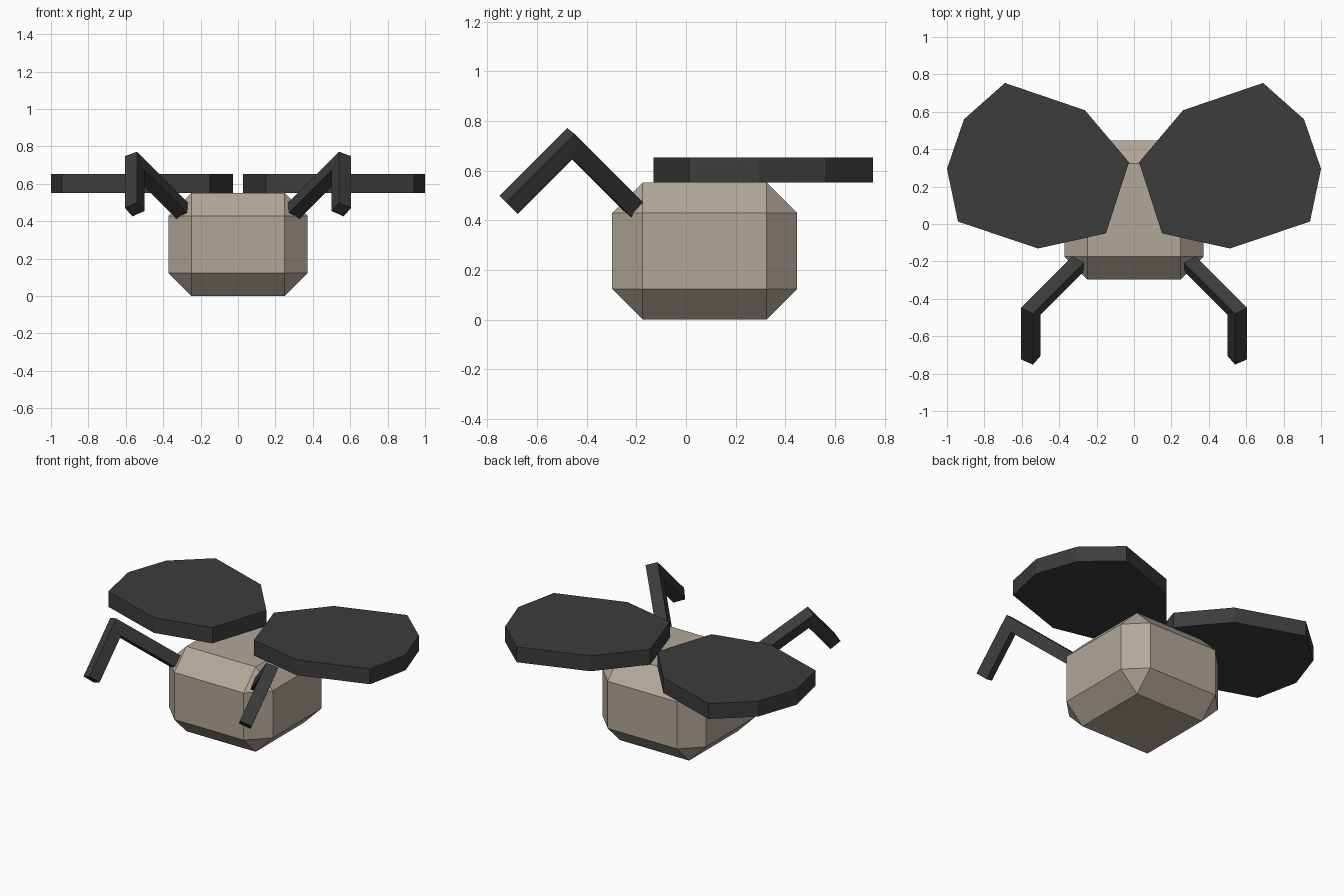
import bpy, bmesh
from mathutils import Vector

cube = bpy.data.objects.get("Cube")
if cube:
    bpy.data.objects.remove(cube, do_unlink=True)


def material(name, rgb):
    m = bpy.data.materials.new(name)
    m.use_nodes = True
    m.diffuse_color = (*rgb, 1)
    bsdf = m.node_tree.nodes["Principled BSDF"]
    bsdf.inputs["Base Color"].default_value = (*rgb, 1)
    bsdf.inputs["Roughness"].default_value = 0.9
    return m


TAN = material("warm_tan", (0.45, 0.39, 0.32))
DARK = material("charcoal", (0.045, 0.045, 0.045))


def finish(name, bm, mat):
    bmesh.ops.recalc_face_normals(bm, faces=bm.faces)
    me = bpy.data.meshes.new(name)
    bm.to_mesh(me)
    bm.free()
    me.materials.append(mat)
    ob = bpy.data.objects.new(name, me)
    bpy.context.scene.collection.objects.link(ob)
    return ob


def loft(name, rings, side, mat):
    """Bridge matching rings of points and cap both ends; side flips x."""
    bm = bmesh.new()
    loops = [[bm.verts.new((p[0] * side, p[1], p[2])) for p in r] for r in rings]
    n = len(loops[0])
    for a, b in zip(loops, loops[1:]):
        for i in range(n):
            j = (i + 1) % n
            bm.faces.new((a[i], a[j], b[j], b[i]))
    bm.faces.new(loops[0])
    bm.faces.new(loops[-1])
    return finish(name, bm, mat)


# Body: box with every edge chamfered
bm = bmesh.new()
bmesh.ops.create_cube(bm, size=1)
bmesh.ops.scale(bm, vec=(0.745, 0.745, 0.552), verts=bm.verts)
bmesh.ops.translate(bm, vec=(0, 0.075, 0.276), verts=bm.verts)
body = finish("body", bm, TAN)
bevel = body.modifiers.new("chamfer", "BEVEL")
bevel.width = 0.123
bevel.segments = 1
bevel.limit_method = "NONE"

# Wing outline, extruded into a flat slab
WING = [(0.027, 0.33), (0.262, 0.608), (0.69, 0.754), (0.909, 0.56),
        (1.0, 0.295), (0.941, 0.013), (0.513, -0.131), (0.15, -0.05)]
wing_rings = [[(x, y, z) for x, y in WING] for z in (0.552, 0.652)]

# Antenna: square bar swept along a bent path with a mitred knee
tip = Vector((0.5525, -0.715, 0.4625))
knee = Vector((0.5525, -0.4675, 0.71))
root = knee + Vector((-1, 1, -1)) * 0.262
d1 = (knee - tip).normalized()
d2 = (root - knee).normalized()
across, up = Vector((1, 0, 0)), Vector((0, -1, 1)).normalized()


def slide(points, direction, origin, normal):
    """Move points along a direction until they lie on a plane."""
    return [p + direction * ((origin - p).dot(normal) / direction.dot(normal))
            for p in points]


a, b = 0.0125, 0.052
tip_ring = [tip + across * u + up * v for u, v in ((-a, b), (b, a), (a, -b), (-b, -a))]
knee_ring = slide(tip_ring, d1, knee, d1 + d2)
root_ring = slide(knee_ring, d2, root, d2)

for side, label in ((1, "left"), (-1, "right")):
    loft(label + "_wing", wing_rings, side, DARK)
    loft(label + "_antenna", [tip_ring, knee_ring, root_ring], side, DARK)
